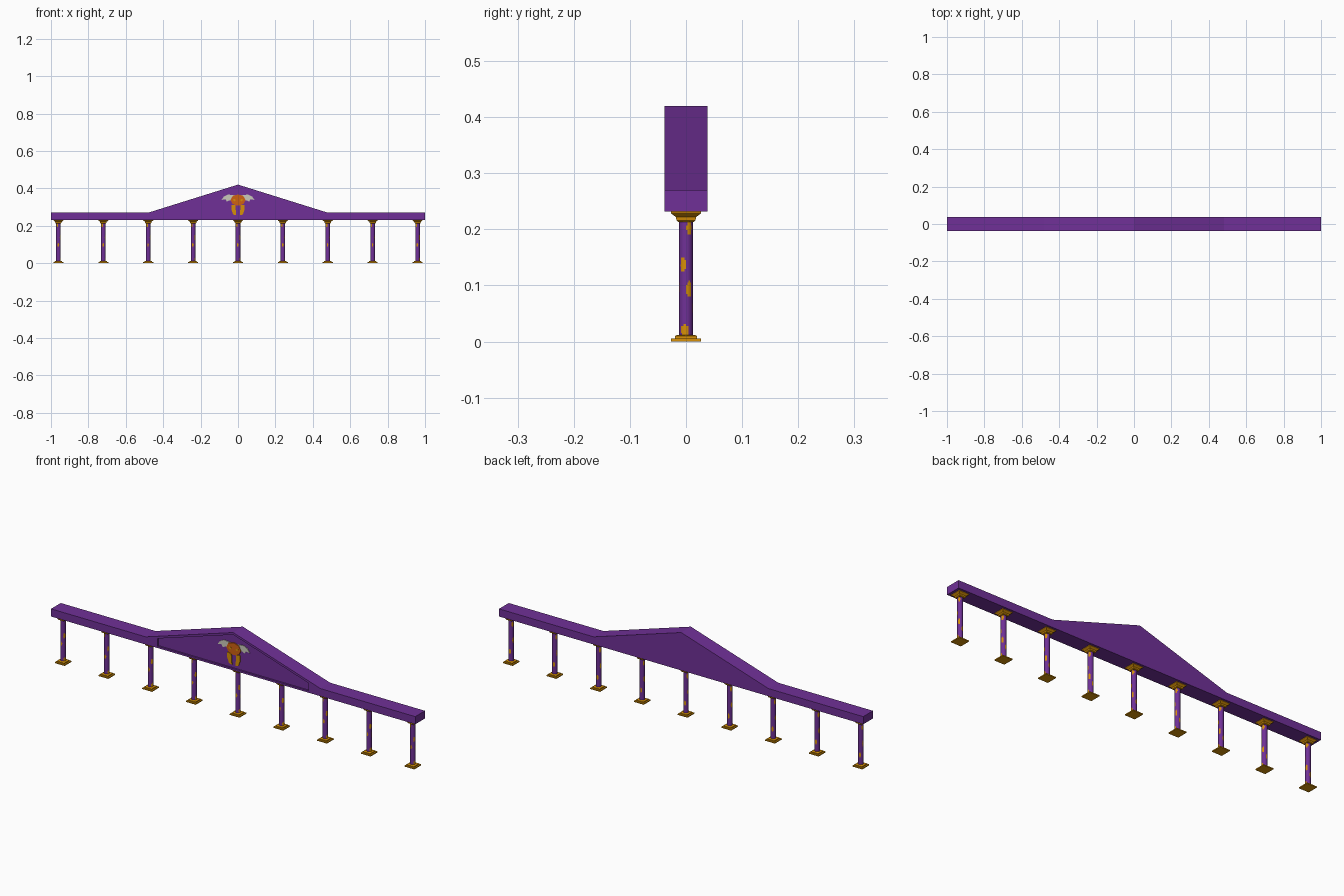
import bpy, bmesh, math

if "Cube" in bpy.data.objects:
    bpy.data.objects.remove(bpy.data.objects["Cube"])


def material(name, rgb):
    m = bpy.data.materials.new(name)
    m.diffuse_color = (*rgb, 1)
    m.use_nodes = True
    m.node_tree.nodes["Principled BSDF"].inputs["Base Color"].default_value = m.diffuse_color
    return m


PURPLE = material("purple", (0.162, 0.03, 0.31))
GOLD = material("gold", (0.68, 0.28, 0.002))
RUST = material("rust orange", (0.62, 0.12, 0.006))
BONE = material("bone grey", (0.6, 0.6, 0.5))


def finish(bm, name, mats):
    bmesh.ops.recalc_face_normals(bm, faces=bm.faces)
    me = bpy.data.meshes.new(name)
    bm.to_mesh(me)
    bm.free()
    ob = bpy.data.objects.new(name, me)
    bpy.context.collection.objects.link(ob)
    for m in mats:
        me.materials.append(m)
    return ob


def plate(name, outlines, y0, y1, mat):
    """Extrude x-z outlines along y."""
    bm = bmesh.new()
    for pts in outlines:
        f = bm.faces.new([bm.verts.new((x, y0, z)) for x, z in pts])
        r = bmesh.ops.extrude_face_region(bm, geom=[f])
        for v in r["geom"]:
            if isinstance(v, bmesh.types.BMVert):
                v.co.y = y1
    return finish(bm, name, [mat])


def both(pts):
    return [pts, [(-x, z) for x, z in reversed(pts)]]


def loft(bm, rings):
    """Join rings of points into a closed solid; returns side faces."""
    vs = [[bm.verts.new(p) for p in ring] for ring in rings]
    n = len(vs[0])
    sides = [bm.faces.new((a[i], a[(i + 1) % n], b[(i + 1) % n], b[i]))
             for a, b in zip(vs, vs[1:]) for i in range(n)]
    bm.faces.new(vs[0][::-1])
    bm.faces.new(vs[-1])
    return sides


# Beam with a gable, and a shallow panel sunk into its front
beam = plate("beam_and_gable", [[(-1, .232), (1, .232), (1, .27), (.48, .27), (0, .42),
                                 (-.48, .27), (-1, .27)]], -.038, .038, PURPLE)
cutter = plate("panel_cutter", [[(-.415, .241), (.415, .241), (.415, .279), (0, .409),
                                 (-.415, .279)]], -.06, -.03, PURPLE)
mod = beam.modifiers.new("panel", 'BOOLEAN')
mod.operation = 'DIFFERENCE'
mod.solver = 'EXACT'
mod.object = cutter
bpy.context.view_layer.objects.active = beam
bpy.ops.object.modifier_apply(modifier=mod.name)
bpy.data.objects.remove(cutter)

# Horned head emblem inside the panel
plate("emblem_horns", both([(.02, .336), (.045, .336), (.06, .33), (.068, .342), (.088, .338),
                            (.076, .356), (.055, .367), (.02, .364)]), -.029, -.033, BONE)
plate("emblem_head", [[(-.03, .318), (-.012, .308), (.012, .308), (.03, .318), (.04, .338),
                       (.028, .36), (0, .367), (-.028, .36), (-.04, .338)]],
      -.029, -.035, RUST)
plate("emblem_jaws", both([(.01, .256), (.026, .26), (.036, .288), (.036, .312), (.014, .31),
                           (.012, .285)]), -.029, -.034, GOLD)
plate("emblem_brow", both([(.016, .33), (.028, .338), (.022, .345), (.012, .34)]),
      -.029, -.036, GOLD)

# Worn gold patches on a shaft: angle, height, half angle, half height
PATCHES = [(-25, .137, 26, .013), (25, .093, 25, .014), (28, .203, 24, .013),
           (-10, .02, 38, .010), (-95, .098, 22, .010), (-120, .203, 24, .010),
           (100, .06, 24, .013), (175, .115, 24, .013), (160, .195, 24, .012)]


def is_gold(c, cx):
    a = math.degrees(math.atan2(c.y, c.x - cx))
    return any((((a - pa + 180) % 360 - 180) / wa) ** 2 + ((c.z - pz) / wz) ** 2 < 1
               for pa, pz, wa, wz in PATCHES)


def square(cx, h, z):
    return [(cx - h, -h, z), (cx + h, -h, z), (cx + h, h, z), (cx - h, h, z)]


def circle(cx, z, r=.0122, n=32):
    return [(cx + r * math.cos(2 * math.pi * i / n), r * math.sin(2 * math.pi * i / n), z)
            for i in range(n)]


BASE = [(.027, 0), (.027, .005), (.02, .005), (.02, .01), (.015, .012)]
CAPITAL = [(.014, .213), (.017, .216), (.018, .222), (.025, .227), (.027, .229), (.027, .2325)]

# Nine columns, each with base, shaft and capital
for k in range(9):
    cx = -.96 + .24 * k
    for name, profile in (("column_base", BASE), ("column_capital", CAPITAL)):
        bm = bmesh.new()
        loft(bm, [square(cx, h, z) for h, z in profile])
        finish(bm, name, [GOLD])
    bm = bmesh.new()
    for f in loft(bm, [circle(cx, .011 + .204 * i / 50) for i in range(51)]):
        f.smooth = True
        f.material_index = int(is_gold(f.calc_center_median(), cx))
    finish(bm, "column_shaft", [PURPLE, GOLD])
